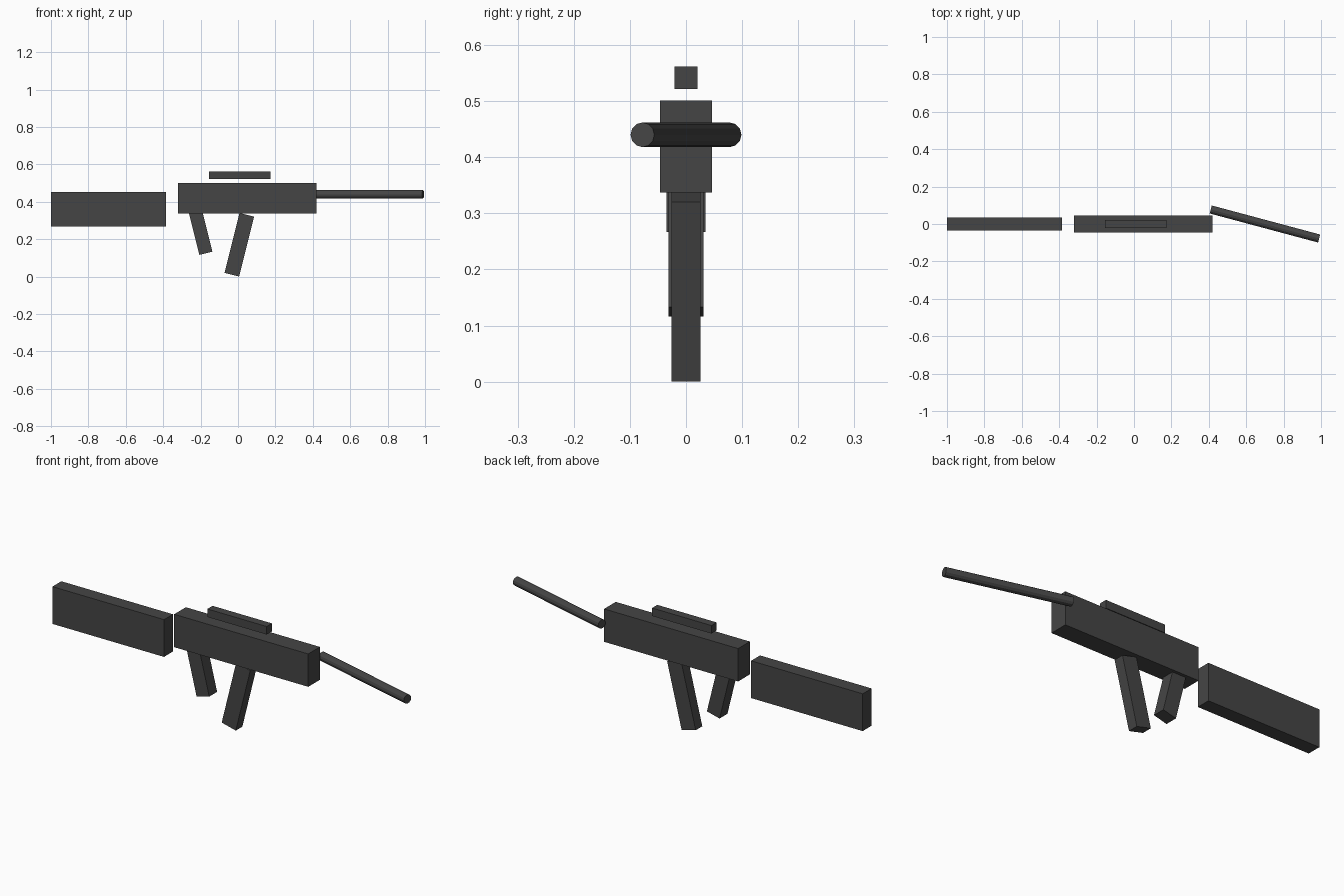
import bpy
from math import radians

cube = bpy.data.objects.get("Cube")
if cube:
    bpy.data.objects.remove(cube, do_unlink=True)

# Single dark gunmetal colour
COLOUR = (0.06, 0.06, 0.06, 1)
metal = bpy.data.materials.new("dark_grey")
metal.use_nodes = True
metal.diffuse_color = COLOUR
metal.node_tree.nodes["Principled BSDF"].inputs["Base Color"].default_value = COLOUR


def finish(name):
    obj = bpy.context.object
    obj.name = name
    obj.data.materials.append(metal)
    return obj


def box(name, centre, size, tilt=0):
    """Box with the given size, leaned towards +x by tilt degrees."""
    bpy.ops.mesh.primitive_cube_add(size=1, location=centre,
                                    rotation=(0, radians(tilt), 0))
    obj = finish(name)
    obj.scale = size


# Body parts
box("stock", (-0.692, 0, 0.36), (0.616, 0.07, 0.186))
box("receiver", (0.05, 0, 0.419), (0.74, 0.092, 0.164))
box("top_rail", (0.009, 0, 0.542), (0.328, 0.041, 0.04))

# Slanted parts below the receiver
box("grip", (-0.201, 0, 0.241), (0.072, 0.062, 0.24), -14)
box("magazine", (0.007, 0, 0.17), (0.08, 0.052, 0.33), 14)

# Faceted barrel
SIDES = 12
bpy.ops.mesh.primitive_cylinder_add(vertices=SIDES, radius=0.022, depth=0.6,
                                    location=(0.7, 0, 0.44),
                                    rotation=(radians(180 / SIDES), radians(90), 0))
finish("barrel")
